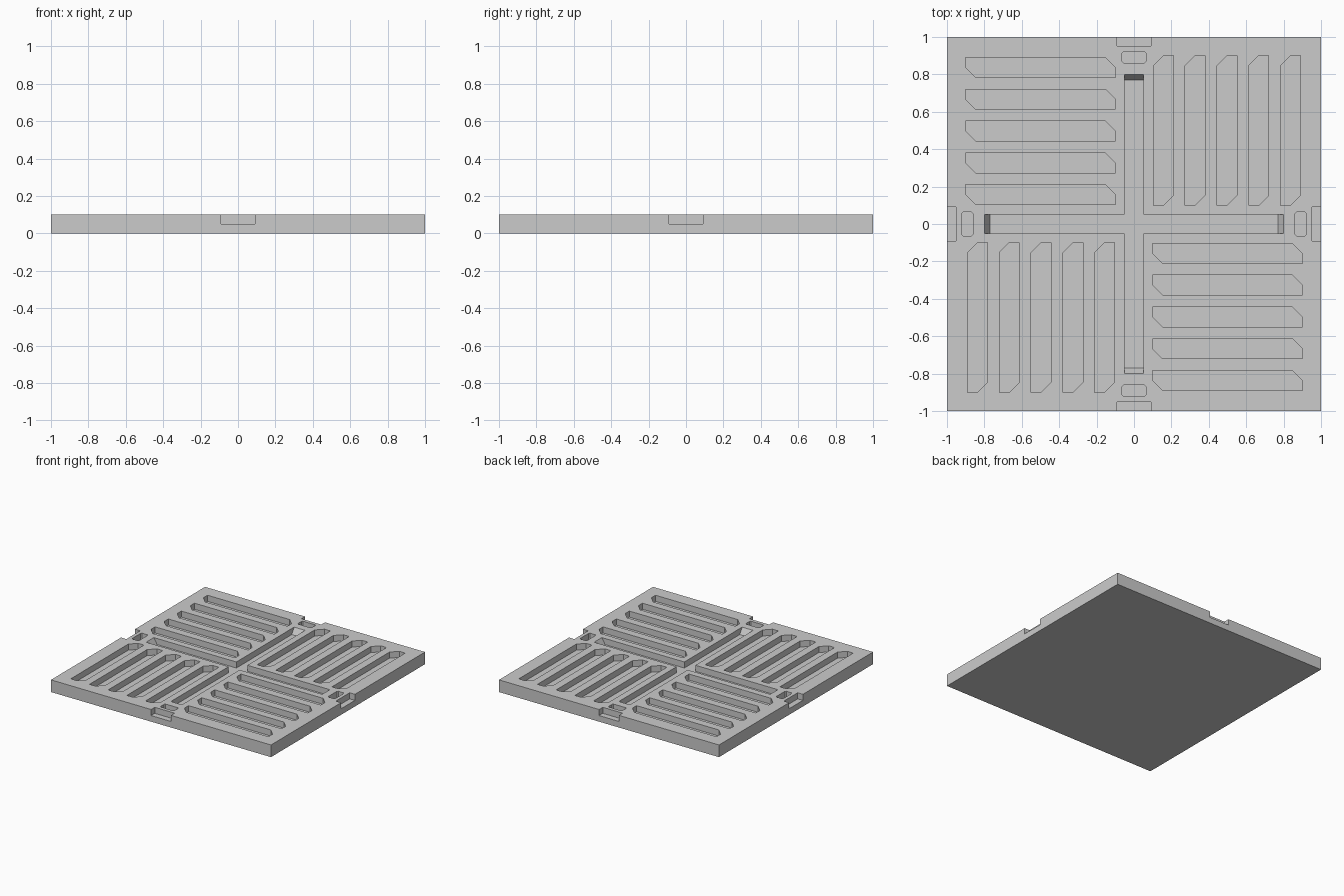
import bpy, bmesh
from mathutils import Matrix

if "Cube" in bpy.data.objects:
    bpy.data.objects.remove(bpy.data.objects["Cube"])

TOP, FLOOR, OVER = 0.10, 0.05, 0.15   # plate top, recess floor, cutter top


def prism(bm, low, high, z0, z1):
    """Closed solid between two matching outlines."""
    a = [bm.verts.new((x, y, z0)) for x, y in low]
    b = [bm.verts.new((x, y, z1)) for x, y in high]
    bm.faces.new(a[::-1])
    bm.faces.new(b)
    n = len(a)
    for i in range(n):
        j = (i + 1) % n
        bm.faces.new((a[i], a[j], b[j], b[i]))


def rect(x0, x1, y0, y1):
    return [(x0, y0), (x1, y0), (x1, y1), (x0, y1)]


def turn(pts, k):
    """Rotate an outline by k quarter turns."""
    for _ in range(k):
        pts = [(-y, x) for x, y in pts]
    return pts


def make_object(name, bm):
    bmesh.ops.recalc_face_normals(bm, faces=bm.faces)
    mesh = bpy.data.meshes.new(name)
    bm.to_mesh(mesh)
    bm.free()
    obj = bpy.data.objects.new(name, mesh)
    bpy.context.collection.objects.link(obj)
    return obj


# Square plate
bm = bmesh.new()
prism(bm, rect(-1, 1, -1, 1), rect(-1, 1, -1, 1), 0, TOP)
plate = make_object("floor_plate", bm)

# Recess cutters: each quarter repeats by rotation
bm = bmesh.new()
c = 0.053                              # slot chamfer
for k in range(4):
    shapes = []
    # five slots with two opposite chamfered corners
    for i in range(5):
        x0 = 0.104 + 0.17 * i
        x1, y0, y1 = x0 + 0.106, 0.10, 0.90
        shapes.append([(x0, y0), (x1 - c, y0), (x1, y0 + c),
                       (x1, y1), (x0 + c, y1), (x0, y1 - c)])
    # small pocket with clipped corners
    w, p0, p1, r = 0.063, 0.86, 0.923, 0.008
    shapes.append([(-w + r, p0), (w - r, p0), (w, p0 + r), (w, p1 - r),
                   (w - r, p1), (-w + r, p1), (-w, p1 - r), (-w, p0 + r)])
    # notch at the plate edge
    shapes.append(rect(-0.09, 0.09, 0.952, 1.1))
    for s in shapes:
        s = turn(s, k)
        prism(bm, s, s, FLOOR, OVER)


# Central cross channel with sloping ends
def cross(length, h=0.05):
    arm = [(h, h), (h, length), (-h, length)]
    return [p for k in range(4) for p in turn(arm, k)]


prism(bm, cross(0.77), cross(0.83), FLOOR, OVER)
cutter = make_object("recess_cutter", bm)
cutter.hide_render = True

# Cut the recesses and drop the cutter
mod = plate.modifiers.new("recesses", 'BOOLEAN')
mod.operation = 'DIFFERENCE'
mod.solver = 'EXACT'
mod.object = cutter
bpy.context.view_layer.objects.active = plate
bpy.ops.object.modifier_apply(modifier=mod.name)
bpy.data.objects.remove(cutter)
